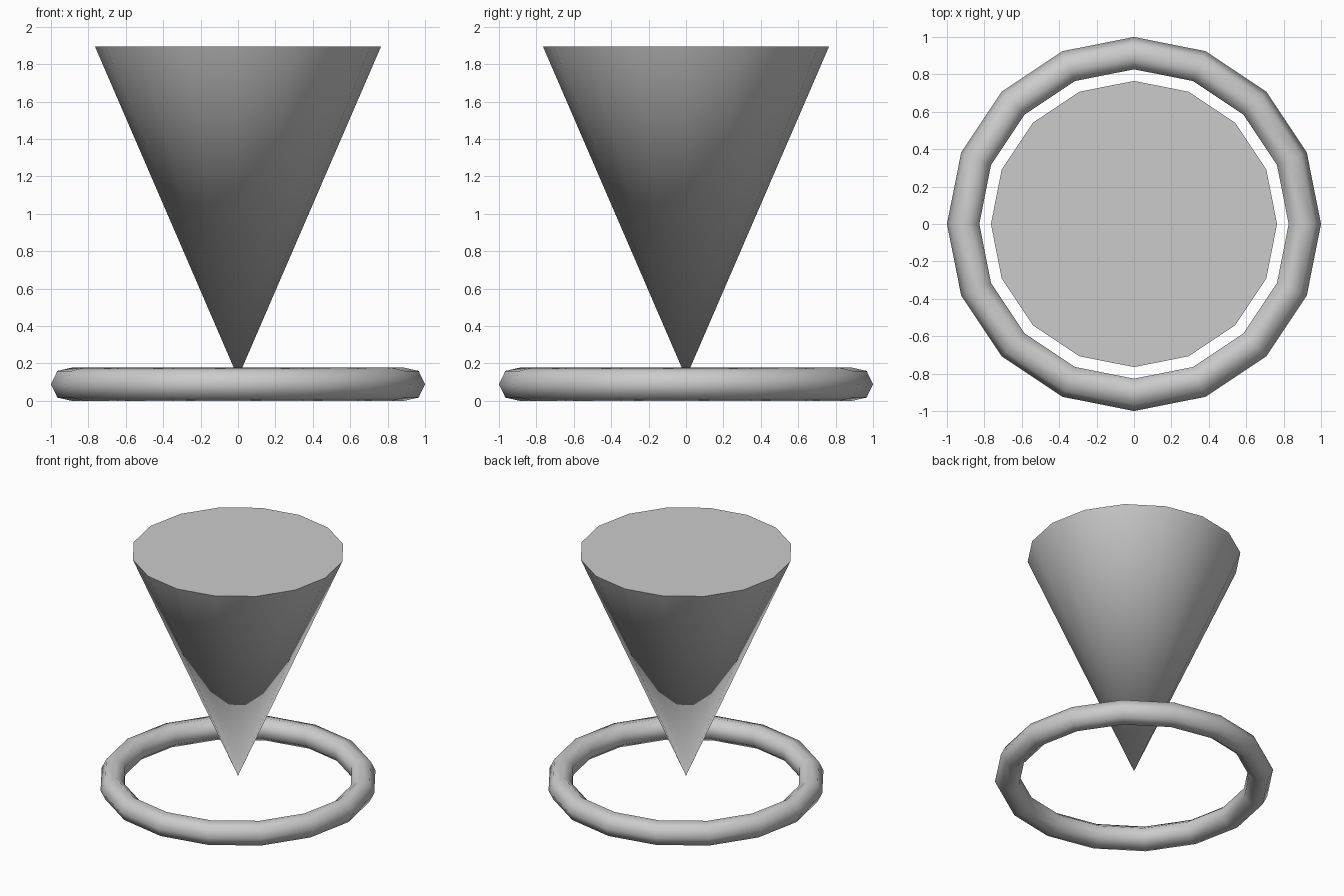
import bpy
from math import pi, radians

if "Cube" in bpy.data.objects:
    bpy.data.objects.remove(bpy.data.objects["Cube"])

SIDES = 16
TUBE = 0.091           # ring tube radius
TOP, TIP = 1.895, 0.125  # cone heights


def finish(name):
    obj = bpy.context.object
    obj.name = name
    bpy.ops.object.transform_apply(location=False, rotation=True, scale=False)
    bpy.ops.object.shade_smooth_by_angle(angle=radians(60))
    return obj


# Base ring: seven-sided tube resting on the floor
bpy.ops.mesh.primitive_torus_add(
    major_segments=SIDES, minor_segments=7,
    major_radius=1 - TUBE, minor_radius=TUBE,
    location=(0, 0, TUBE * 0.975))
finish("base_ring")

# Inverted cone hovering with its tip inside the ring
bpy.ops.mesh.primitive_cone_add(
    vertices=SIDES, radius1=0.765, radius2=0, depth=TOP - TIP,
    location=(0, 0, (TOP + TIP) / 2), rotation=(pi, 0, 0))
finish("inverted_cone")
